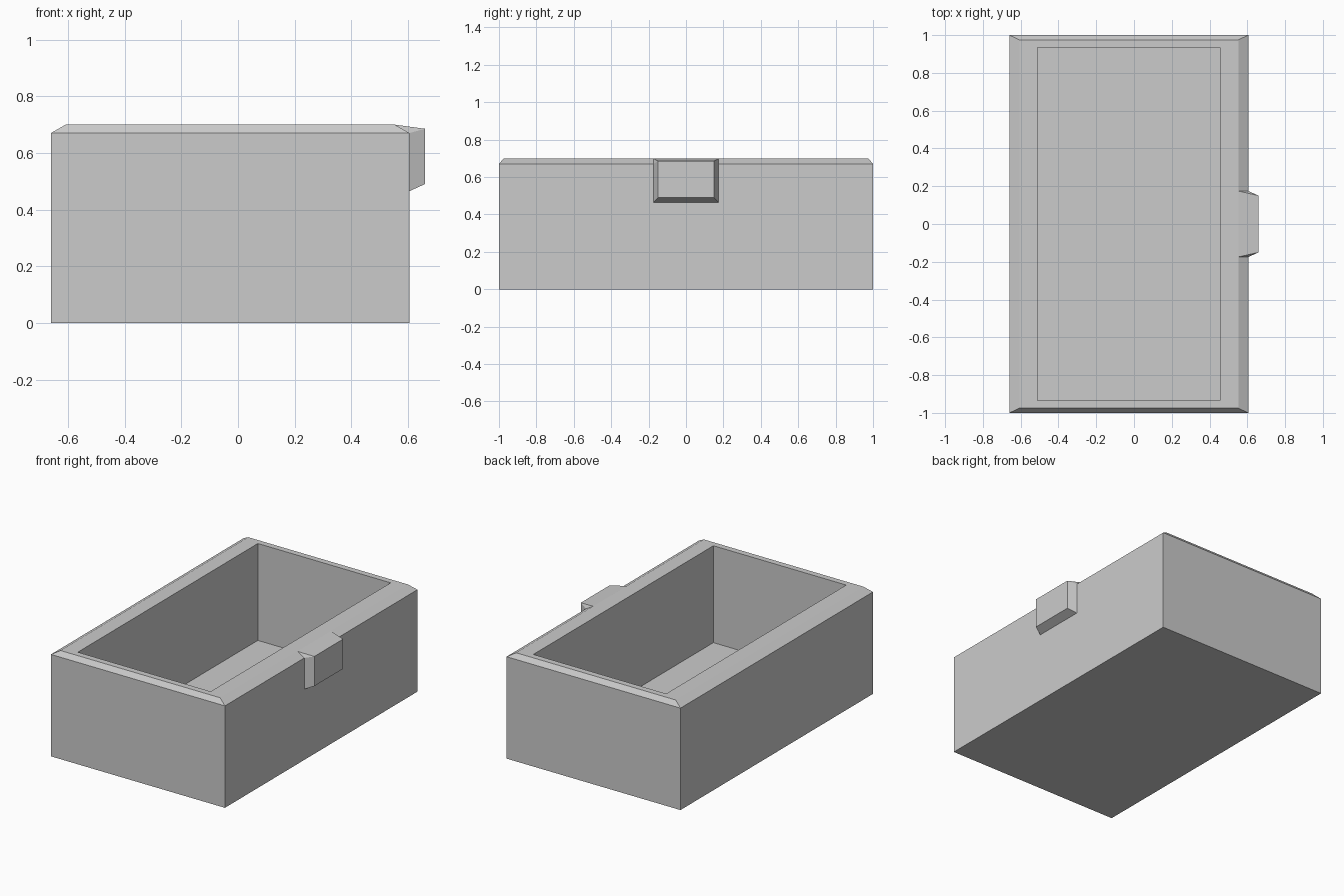
import bpy, bmesh

cube = bpy.data.objects.get("Cube")
if cube:
    bpy.data.objects.remove(cube, do_unlink=True)

grey = bpy.data.materials.new("plain grey")
grey.use_nodes = True
GREY = (0.6, 0.6, 0.6, 1)
grey.diffuse_color = GREY
grey.node_tree.nodes["Principled BSDF"].inputs["Base Color"].default_value = GREY


def add_object(name, bm):
    bmesh.ops.recalc_face_normals(bm, faces=bm.faces[:])
    mesh = bpy.data.meshes.new(name)
    bm.to_mesh(mesh)
    bm.free()
    mesh.materials.append(grey)
    obj = bpy.data.objects.new(name, mesh)
    bpy.context.collection.objects.link(obj)
    return obj


# Open box: rectangular rings stacked from the underside, over the rim, to the inner floor
CENTRE_X = -0.0275
rings = [  # half width, half length, height
    (0.6325, 1.0, 0.0),
    (0.6325, 1.0, 0.67),
    (0.58, 0.975, 0.70),
    (0.483, 0.935, 0.70),
    (0.483, 0.935, 0.063),
]
bm = bmesh.new()
loops = [[bm.verts.new((CENTRE_X + sx * w, sy * l, z))
          for sx, sy in ((-1, -1), (1, -1), (1, 1), (-1, 1))]
         for w, l, z in rings]
for low, high in zip(loops, loops[1:]):
    for i in range(4):
        j = (i + 1) % 4
        bm.faces.new((low[i], low[j], high[j], high[i]))
bm.faces.new(loops[0])
bm.faces.new(loops[-1])
add_object("box_body", bm)

# Tapered catch on the side wall, reaching up to the rim
bm = bmesh.new()
side = [(0.605, 0.175, 0.465), (0.605, 0.175, 0.67), (0.55, 0.175, 0.70),
        (0.66, 0.15, 0.685), (0.66, 0.15, 0.49)]
for x, y, z in side:
    for s in (-1, 1):
        bm.verts.new((x, s * y, z))
bmesh.ops.convex_hull(bm, input=bm.verts[:])
bmesh.ops.dissolve_limit(bm, angle_limit=0.02, verts=bm.verts[:], edges=bm.edges[:])
add_object("side_catch", bm)
